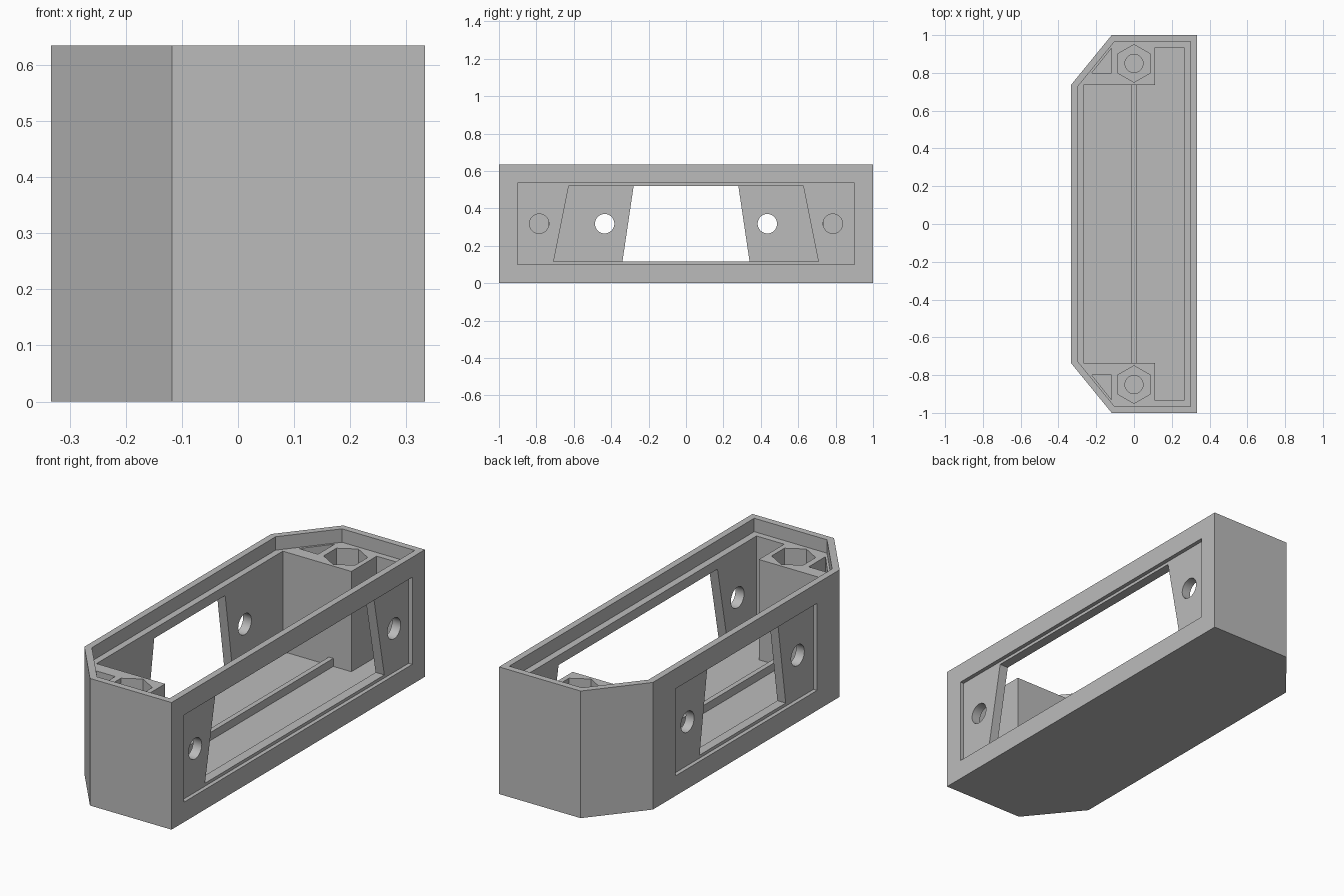
import bpy, bmesh, math

if "Cube" in bpy.data.objects:
    bpy.data.objects.remove(bpy.data.objects["Cube"])

# Overall levels
H, LEDGE, FLOOR = 0.635, 0.568, 0.067

grey = bpy.data.materials.new("plain grey")
grey.diffuse_color = (0.5, 0.5, 0.5, 1)
grey.use_nodes = True
grey.node_tree.nodes["Principled BSDF"].inputs["Base Color"].default_value = grey.diffuse_color


def prism(name, pts, lo, hi, axis="z"):
    """Extrude a 2D outline along z (points are x, y) or x (points are y, z)."""
    place = (lambda p, t: (p[0], p[1], t)) if axis == "z" else (lambda p, t: (t, p[0], p[1]))
    bm = bmesh.new()
    rings = [[bm.verts.new(place(p, t)) for p in pts] for t in (lo, hi)]
    bm.faces.new(rings[0])
    bm.faces.new(rings[1])
    n = len(pts)
    for i in range(n):
        j = (i + 1) % n
        bm.faces.new((rings[0][i], rings[0][j], rings[1][j], rings[1][i]))
    bmesh.ops.recalc_face_normals(bm, faces=bm.faces)
    mesh = bpy.data.meshes.new(name)
    bm.to_mesh(mesh)
    bm.free()
    mesh.materials.append(grey)
    ob = bpy.data.objects.new(name, mesh)
    bpy.context.collection.objects.link(ob)
    return ob


def circle(cx, cy, r, n=32, turn=0.0):
    return [(cx + r * math.cos(turn + 2 * math.pi * i / n),
             cy + r * math.sin(turn + 2 * math.pi * i / n)) for i in range(n)]


def mirrored(half):
    """Complete an outline that is symmetric about y = 0."""
    return half + [(x, -y) for x, y in reversed(half)]


def rect(hy, lo, hi):
    return [(-hy, lo), (hy, lo), (hy, hi), (-hy, hi)]


def cut(body, *outline_args):
    """Subtract a prism from the body and discard the cutter."""
    tool = prism("cutter", *outline_args)
    tool.hide_render = True
    mod = body.modifiers.new("cut", "BOOLEAN")
    mod.operation, mod.solver, mod.object = "DIFFERENCE", "EXACT", tool
    bpy.context.view_layer.objects.active = body
    bpy.ops.object.modifier_apply(modifier=mod.name)
    bpy.data.objects.remove(tool)


# Housing with two chamfered corners
body = prism("housing", mirrored([(0.333, 1), (-0.118, 1), (-0.333, 0.737)]), 0, H)

# Lid seat inside the rim, then the main cavity between the corner posts
cut(body, mirrored([(0.3, 0.967), (-0.102, 0.967), (-0.3, 0.725)]), LEDGE, H + 0.1)
cut(body, mirrored([(0.265, 0.935), (0.112, 0.935), (0.112, 0.735), (-0.267, 0.735)]),
    FLOOR, H + 0.1)

# Corner posts: nut pocket, screw hole and triangular relief
for s in (-1, 1):
    cut(body, circle(0, s * 0.85, 0.1, 6, math.pi / 2), 0.32, H)
    cut(body, circle(0, s * 0.85, 0.048), FLOOR, H)
    cut(body, [(-0.118, s * 0.8), (-0.118, s * 0.932), (-0.223, s * 0.8)], FLOOR, H)

# Side walls: shallow panel recess, tapered window and two round holes
# (wall span, recess span, recess half width, window half widths, hole position)
sides = [((0.2, 0.4), (0.313, 0.4), 0.9, 0.708, 0.627, 0.785),
         ((-0.4, -0.2), (-0.4, -0.313), 0.56, 0.34, 0.28, 0.435)]
for wall, recess, half, w_low, w_high, hole in sides:
    cut(body, rect(half, 0.1, 0.535), *recess, "x")
    cut(body, [(-w_low, 0.115), (w_low, 0.115), (w_high, 0.52), (-w_high, 0.52)], *wall, "x")
    for s in (-1, 1):
        cut(body, circle(s * hole, 0.318, 0.052), *wall, "x")

# Smooth the round holes, keep every other edge sharp
body.select_set(True)
bpy.context.view_layer.objects.active = body
bpy.ops.object.shade_smooth_by_angle(angle=math.radians(30))

# Low rib along the floor
prism("floor_rib", [(-0.013, -0.737), (0.012, -0.737), (0.012, 0.737), (-0.013, 0.737)],
      FLOOR - 0.005, 0.107)
